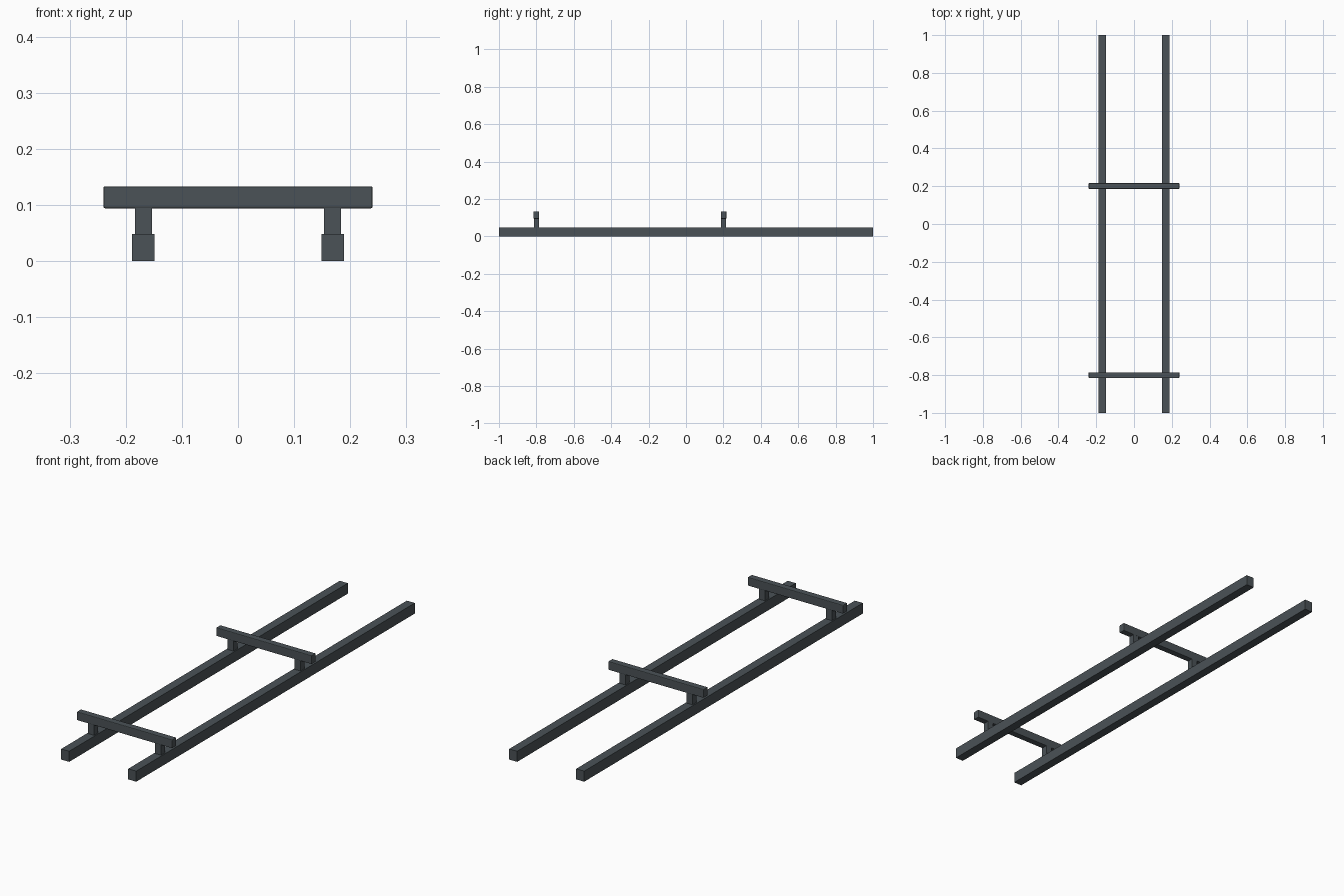
import bpy

if "Cube" in bpy.data.objects:
    bpy.data.objects.remove(bpy.data.objects["Cube"])

RAIL_X = 0.1685
BAR_YS = (-0.8, 0.201)


def box(name, x, y, z0, z1, sx, sy, bevel=0.0):
    bpy.ops.mesh.primitive_cube_add(size=1, location=(x, y, (z0 + z1) / 2))
    ob = bpy.context.object
    ob.name = name
    ob.scale = (sx, sy, z1 - z0)
    bpy.ops.object.transform_apply(location=False, rotation=False, scale=True)
    if bevel:
        mod = ob.modifiers.new("edge_bevel", "BEVEL")
        mod.width = bevel
        mod.segments = 2
    mat = bpy.data.materials.get("dark_metal")
    if mat is None:
        mat = bpy.data.materials.new("dark_metal")
        mat.diffuse_color = (0.07, 0.085, 0.095, 1)
        mat.use_nodes = True
        mat.node_tree.nodes["Principled BSDF"].inputs["Base Color"].default_value = mat.diffuse_color
    ob.data.materials.append(mat)
    return ob


# Long side rails
for side, s in (("left", -1), ("right", 1)):
    box(f"{side}_rail", s * RAIL_X, 0, 0, 0.048, 0.04, 2.0)

# Raised crossbars on short posts
for end, y in zip(("front", "rear"), BAR_YS):
    box(f"{end}_crossbar", 0, y, 0.094, 0.133, 0.48, 0.03, bevel=0.003)
    for side, s in (("left", -1), ("right", 1)):
        box(f"{end}_{side}_post", s * RAIL_X, y, 0.047, 0.096, 0.03, 0.028)
